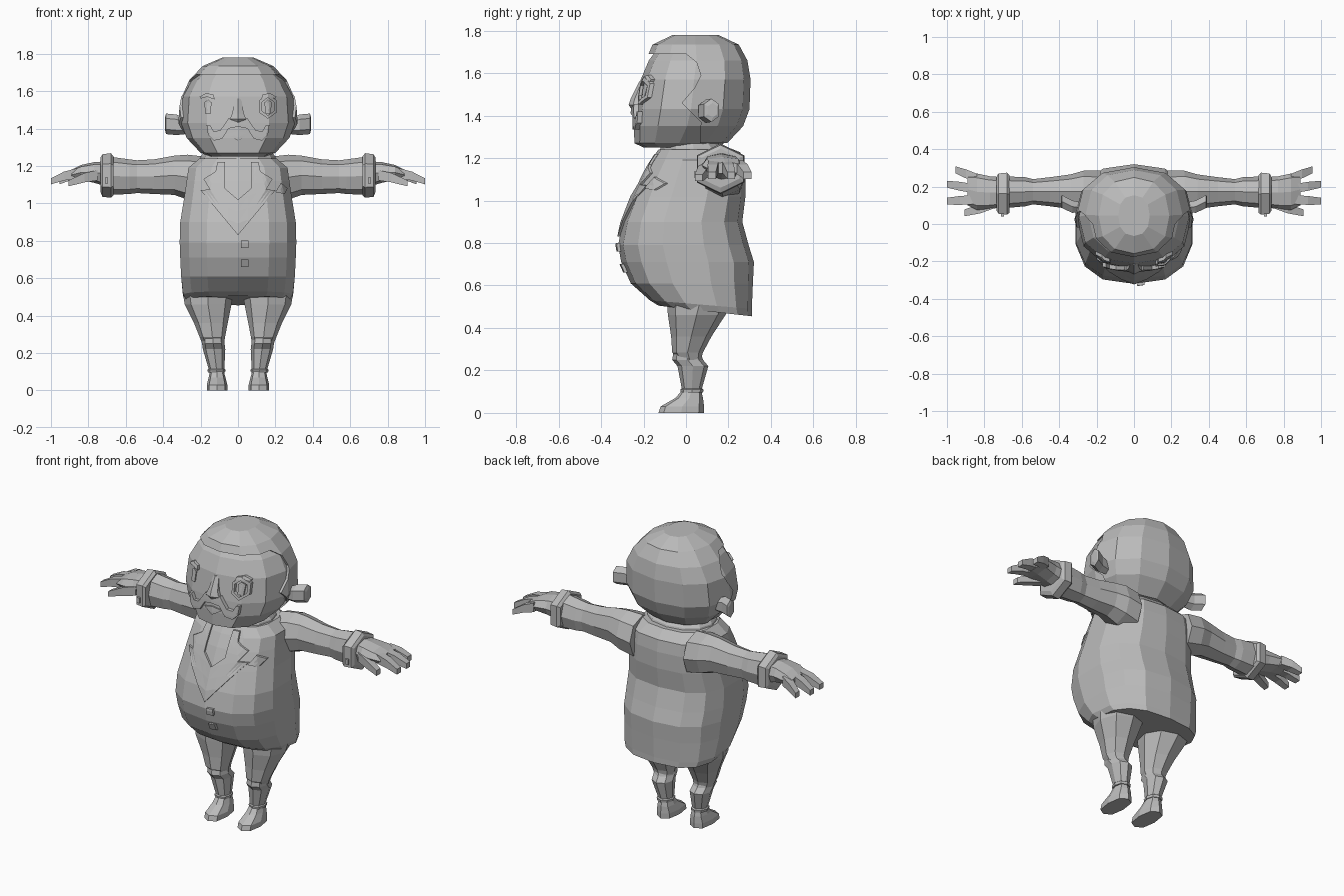
import bpy, bmesh, math
from mathutils import Vector
from mathutils.bvhtree import BVHTree

if "Cube" in bpy.data.objects:
    bpy.data.objects.remove(bpy.data.objects["Cube"])

grey = bpy.data.materials.new("plain_grey")
grey.diffuse_color = (0.5, 0.5, 0.5, 1)
grey.use_nodes = True
grey.node_tree.nodes["Principled BSDF"].inputs["Base Color"].default_value = grey.diffuse_color


def finish(name, bm, mirror=False):
    bmesh.ops.recalc_face_normals(bm, faces=bm.faces)
    me = bpy.data.meshes.new(name)
    bm.to_mesh(me)
    bm.free()
    ob = bpy.data.objects.new(name, me)
    bpy.context.collection.objects.link(ob)
    me.materials.append(grey)
    if mirror:
        ob.modifiers.new("mirror", 'MIRROR').use_mirror_merge = False
    return ob


def oval(n, p, start):
    """Unit superellipse points."""
    pts = []
    for i in range(n):
        a = start + math.tau * i / n
        c, s = math.cos(a), math.sin(a)
        pts.append((math.copysign(abs(c) ** (2 / p), c), math.copysign(abs(s) ** (2 / p), s)))
    return pts


def loft(rings):
    bm = bmesh.new()
    vs = [[bm.verts.new(p) for p in r] for r in rings]
    n = len(vs[0])
    for a, b in zip(vs, vs[1:]):
        for i in range(n):
            j = (i + 1) % n
            bm.faces.new((a[i], a[j], b[j], b[i]))
    bm.faces.new(vs[0][::-1])
    bm.faces.new(vs[-1])
    return bm


def upright(rows, n=12, p=2.2, start=-math.pi / 2):
    """Rows of (z, centre x, half width, front y, back y, tilt)."""
    out = []
    for z, cx, hw, y0, y1, tilt in rows:
        m, d = (y0 + y1) / 2, (y1 - y0) / 2
        out.append([Vector((cx + hw * u, m + d * v, z + tilt * v)) for u, v in oval(n, p, start)])
    return loft(out)


def sideways(rows, n=6, p=2.2, start=math.pi / 2):
    """Rows of (x, y0, y1, z0, z1)."""
    return loft([[Vector((x, (y0 + y1) / 2 + (y1 - y0) / 2 * u, (z0 + z1) / 2 + (z1 - z0) / 2 * v))
                  for u, v in oval(n, p, start)] for x, y0, y1, z0, z1 in rows])


def plate(name, polys, tree, thick, mirror=False):
    """Polygons in x, z laid onto a curved front and thickened."""
    bm = bmesh.new()
    for poly in polys:
        bm.faces.new([bm.verts.new((x, 0, z)) for x, z in poly])
    bmesh.ops.remove_doubles(bm, verts=bm.verts, dist=1e-4)
    bmesh.ops.triangulate(bm, faces=bm.faces)
    bmesh.ops.subdivide_edges(bm, edges=bm.edges, cuts=2, use_grid_fill=True)
    for v in bm.verts:
        hit = tree.ray_cast(Vector((v.co.x, -2, v.co.z)), Vector((0, 1, 0)))[0]
        v.co.y = hit.y + 0.003 if hit else -0.1
    new = bmesh.ops.extrude_face_region(bm, geom=bm.faces[:])
    for g in new["geom"]:
        if isinstance(g, bmesh.types.BMVert):
            g.co.y -= thick + 0.003
    return finish(name, bm, mirror)


# Coat body
body = upright([(.48, 0, .285, -.13, .31, -.025), (.51, 0, .30, -.17, .31, -.02),
                (.61, 0, .31, -.26, .315, 0), (.71, 0, .315, -.305, .32, 0),
                (.79, 0, .318, -.32, .295, 0), (.90, 0, .315, -.297, .265, 0),
                (1.02, 0, .295, -.25, .28, 0), (1.12, 0, .28, -.205, .28, 0),
                (1.19, 0, .27, -.165, .27, 0), (1.24, 0, .21, -.13, .22, 0)], 14, 2.6)
body_tree = BVHTree.FromBMesh(body)
finish("coat_body", body)

# Neck collar
finish("neck_collar", upright([(1.2, 0, .21, -.13, .21, 0), (1.25, 0, .2, -.12, .19, 0),
                               (1.275, 0, .18, -.1, .16, 0)], 12))

# Head
head_rows = [(1.25, 0, .15, -.2, .14, 0), (1.27, 0, .2, -.243, .18, 0), (1.35, 0, .275, -.245, .255, 0),
             (1.43, 0, .305, -.237, .285, 0), (1.57, 0, .295, -.213, .29, 0), (1.66, 0, .245, -.175, .275, 0),
             (1.72, 0, .175, -.13, .235, 0), (1.765, 0, .07, -.05, .14, 0)]
head = upright(head_rows, 12, 2.3)
head_tree = BVHTree.FromBMesh(head)
finish("head", head)

# Hair cap: a thicker copy of the skull with the face side cut away
o = 0.014
hair = finish("hair", upright([(z + (o if z > 1.7 else 0), c, w + o, a - o * (2 if 1.7 < z < 1.75 else 1), b + o, t)
                               for z, c, w, a, b, t in head_rows[1:]], 12, 2.3))
face_side = [(-.6, 1.69), (-.14, 1.69), (0, 1.69), (.05, 1.65), (.07, 1.59), (.04, 1.53),
             (-.02, 1.46), (.07, 1.37), (.06, 1.1), (-.6, 1.1)]
cutter = finish("face_cutter", loft([[Vector((x, y, z)) for y, z in face_side] for x in (-.6, .6)]))
cut = hair.modifiers.new("cut", 'BOOLEAN')
cut.operation, cut.object, cut.solver = 'DIFFERENCE', cutter, 'EXACT'
bpy.context.view_layer.objects.active = hair
bpy.ops.object.modifier_apply(modifier="cut")
bpy.data.objects.remove(cutter)

# Ears
finish("ear", sideways([(.28, .06, .12, 1.37, 1.45), (.33, .055, .13, 1.365, 1.475),
                        (.385, .08, .16, 1.37, 1.48), (.39, .1, .15, 1.39, 1.46)], 6), True)

# Face details
finish("nose", upright([(1.42, 0, .03, -.25, -.18, 0), (1.45, 0, .05, -.27, -.18, 0),
                        (1.48, 0, .035, -.26, -.18, 0), (1.56, 0, .02, -.22, -.17, 0)], 6))
plate("moustache", [[(0, 1.45), (.05, 1.455), (.095, 1.39), (.13, 1.385), (.15, 1.42), (.168, 1.42),
                     (.16, 1.365), (.13, 1.335), (.085, 1.345), (.05, 1.40), (0, 1.41)]], head_tree, .022, True)
plate("mouth", [[(-.06, 1.37), (0, 1.335), (.06, 1.37), (0, 1.385)]], head_tree, .008)
plate("eye", [[(.145, 1.48), (.175, 1.48), (.18, 1.54), (.16, 1.555), (.142, 1.54)]], head_tree, .009, True)
plate("eyebrow", [[(.125, 1.555), (.13, 1.58), (.17, 1.59), (.205, 1.57), (.2, 1.56), (.165, 1.57)]],
      head_tree, .018, True)
rim = [[(.16 + r * .8 * math.sin(k * math.tau / 6), 1.518 + r * math.cos(k * math.tau / 6))
        for k in range(7)] for r in (.047, .066)]
plate("monocle", [[rim[0][k], rim[0][k + 1], rim[1][k + 1], rim[1][k]] for k in range(6)], head_tree, .02)

# Lapels, pocket, buttons
plate("lapel", [[(0, .83), (.2, 1.07), (.15, 1.075), (.185, 1.13), (.12, 1.17), (.11, 1.22), (.07, 1.22),
                 (.07, 1.08), (0, 1.02)]], body_tree, .012, True)
plate("breast_pocket", [[(.2, 1.06), (.25, 1.05), (.265, 1.08), (.23, 1.11)]], body_tree, .015)
for z in (.68, .78):
    plate("coat_button", [[(.017, z - .02), (.057, z - .02), (.057, z + .02), (.017, z + .02)]], body_tree, .015)

# Sleeves and cuffs
finish("sleeve", sideways([(.18, .03, .285, 1.0, 1.25), (.27, .06, .285, 1.02, 1.26), (.34, .08, .265, 1.045, 1.255),
                           (.45, .095, .25, 1.05, 1.235), (.54, .105, .24, 1.055, 1.23),
                           (.58, .095, .25, 1.05, 1.235), (.69, .085, .255, 1.045, 1.25)], 8), True)
finish("cuff", sideways([(.665, .045, .275, 1.045, 1.25), (.68, .035, .29, 1.03, 1.268),
                         (.725, .04, .285, 1.035, 1.262), (.735, .06, .265, 1.06, 1.245)], 6), True)
finish("cuff_button", sideways([(.695, .04, .07, 1.105, 1.14), (.712, .04, .07, 1.105, 1.14)],
                               4, 10, math.pi / 4), True)

# Hands: palm, three fingers and a thumb
finish("palm", sideways([(.70, .09, .25, 1.09, 1.225), (.77, .08, .255, 1.11, 1.22),
                         (.84, .075, .27, 1.125, 1.205), (.89, .1, .27, 1.125, 1.18)], 8, 2.6), True)
for name, x0, ya, x1, yb in (("little_finger", .84, .245, .955, .29), ("middle_finger", .86, .19, 1.0, .213),
                             ("index_finger", .86, .13, 1.0, .122)):
    xm, ym = (x0 + x1) / 2, (ya + yb) / 2
    finish(name, sideways([(x0, ya - .026, ya + .026, 1.13, 1.19), (xm, ym - .026, ym + .026, 1.12, 1.172),
                           (x1, yb - .02, yb + .02, 1.1, 1.135)], 4, 8, math.pi / 4), True)
finish("thumb", sideways([(.75, .08, .15, 1.12, 1.18), (.82, .055, .11, 1.11, 1.165),
                          (.905, .04, .08, 1.09, 1.125)], 4, 8, math.pi / 4), True)

# Breeches, stockings and shoes
finish("breeches", upright([(.52, .16, .135, -.09, .22, 0), (.46, .16, .125, -.085, .185, 0),
                            (.36, .145, .09, -.07, .12, 0), (.285, .137, .068, -.065, .08, 0),
                            (.25, .133, .058, -.035, .07, 0)], 8), True)
finish("stocking", upright([(.28, .135, .058, -.06, .07, 0), (.25, .132, .06, -.065, .08, 0),
                            (.22, .128, .06, -.04, .105, 0), (.115, .115, .042, -.02, .075, 0),
                            (.11, .115, .048, -.027, .083, 0), (.095, .115, .046, -.025, .08, 0)], 8), True)
finish("shoe", upright([(.105, .113, .036, -.02, .072, 0), (.07, .112, .045, -.05, .08, 0),
                        (.03, .112, .055, -.12, .085, 0), (0, .112, .055, -.13, .085, 0)], 8, 2.6), True)
